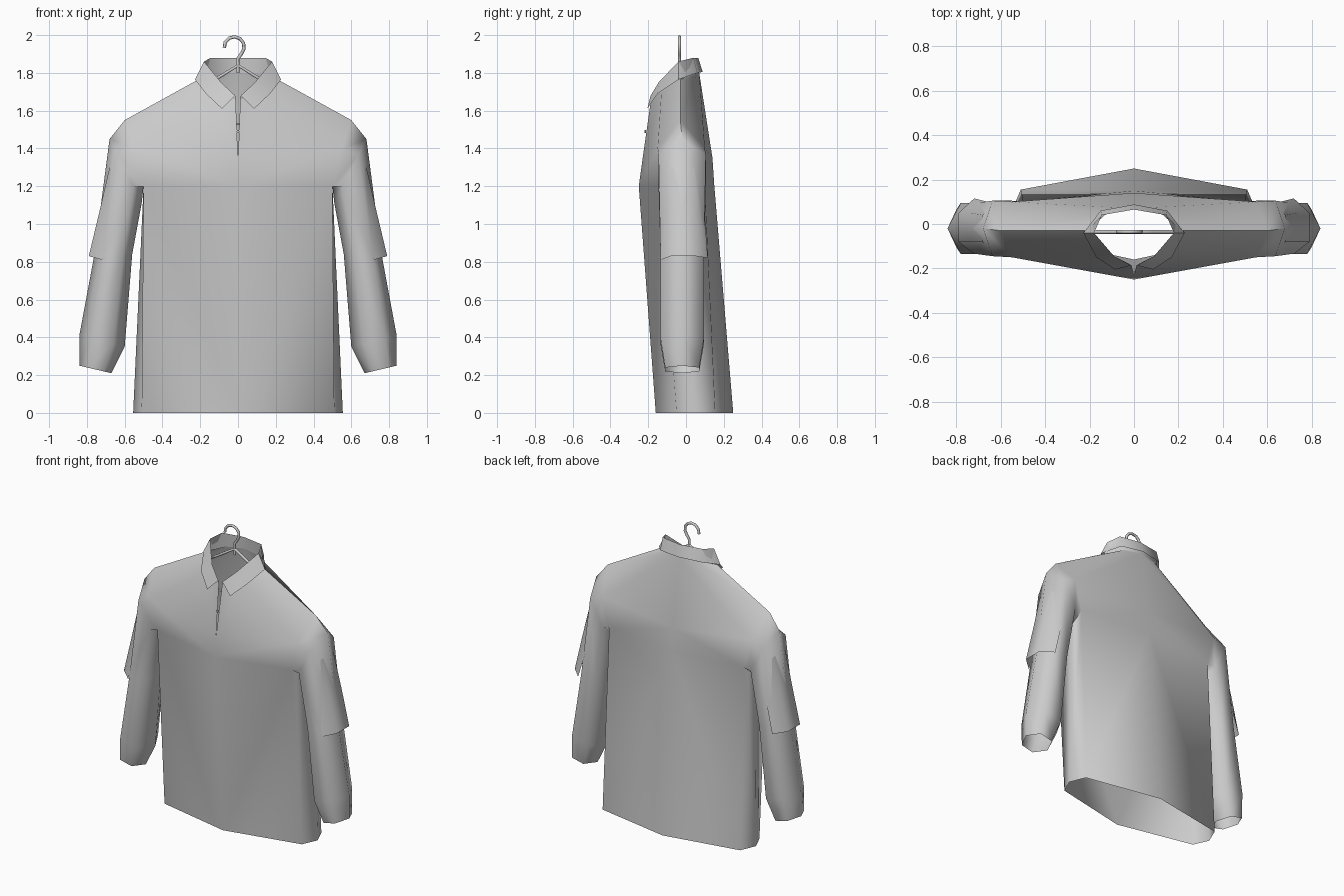
import bpy, bmesh, math
from mathutils import Vector

old = bpy.data.objects.get("Cube")
if old:
    bpy.data.objects.remove(old)


def material(name, value):
    mat = bpy.data.materials.new(name)
    mat.use_nodes = True
    colour = (value, value, value, 1)
    mat.diffuse_color = colour
    mat.node_tree.nodes["Principled BSDF"].inputs["Base Color"].default_value = colour
    return mat


GREY = material("cloth grey", 0.6)


def finish(obj, mat, mirror=True, angle=75):
    obj.data.materials.append(mat)
    bpy.ops.object.select_all(action="DESELECT")
    obj.select_set(True)
    bpy.context.view_layer.objects.active = obj
    if mirror:
        mod = obj.modifiers.new("Mirror", "MIRROR")
        mod.use_clip = True
        mod.merge_threshold = 0.002
        bpy.ops.object.modifier_apply(modifier=mod.name)
    bpy.ops.object.shade_smooth_by_angle(angle=math.radians(angle))


def add_loft(bm, rings, closed=False, skip=()):
    """Join consecutive rings of points with quads, leaving out skipped columns."""
    rows = [[bm.verts.new(p) for p in ring] for ring in rings]
    for low, high in zip(rows, rows[1:]):
        n = len(low)
        for i in range(n if closed else n - 1):
            if i not in skip:
                j = (i + 1) % n
                bm.faces.new((low[i], low[j], high[j], high[i]))


def make(name, bm, **options):
    bmesh.ops.remove_doubles(bm, verts=bm.verts, dist=0.0005)
    bmesh.ops.delete(bm, geom=[v for v in bm.verts if not v.link_faces], context="VERTS")
    bmesh.ops.recalc_face_normals(bm, faces=bm.faces)
    mesh = bpy.data.meshes.new(name)
    bm.to_mesh(mesh)
    bm.free()
    obj = bpy.data.objects.new(name, mesh)
    bpy.context.collection.objects.link(obj)
    finish(obj, GREY, **options)


def sleeve_ring(x, z, rx, ry, tilt, y=-0.02):
    """Six-sided sleeve section; tilt raises the outer side."""
    ring = []
    for across, depth in ((.5, -1), (1, 0), (.5, 1), (-.5, 1), (-1, 0), (-.5, -1)):
        ring.append((x + rx * across, y + ry * depth, z + tilt * across))
    return ring


# Shirt body: half sections from front centre round to back centre
hem = [(0, -.16, 0), (.51, -.05, 0), (.555, .05, 0), (.51, .155, 0), (0, .25, 0)]
armpit = [(0, -.25, 1.2), (.5, -.14, 1.2), (.5, -.02, 1.2), (.5, .1, 1.2), (0, .15, 1.2)]
yoke = [(0, -.232, 1.33), (.55, -.15, 1.4), (.6, -.03, 1.55), (.55, .1, 1.4), (0, .14, 1.35)]
neck = [(.012, -.185, 1.66), (.12, -.13, 1.7), (.21, -.03, 1.765), (.12, .05, 1.79), (0, .07, 1.8)]
body = bmesh.new()
add_loft(body, [hem, armpit])
add_loft(body, [armpit, yoke], skip=(1, 2))
add_loft(body, [yoke, neck])

# Sleeves grow from the armholes
armhole = yoke[1:4] + armpit[3:0:-1]
add_loft(body, [
    armhole,
    sleeve_ring(.595, 1.28, .085, .125, .17),
    sleeve_ring(.66, .84, .1, .115, 0),
    sleeve_ring(.72, .38, .12, .115, .03),
    sleeve_ring(.755, .23, .085, .09, .02),
], closed=True)
make("shirt_body", body)

# Loose outer sleeve edge over each elbow
flap = bmesh.new()
add_loft(flap, [
    [(.6, -.14, 1.22), (.68, -.08, 1.3), (.68, .04, 1.3), (.6, .1, 1.22)],
    [(.66, -.135, 1.04), (.735, -.08, 1.06), (.735, .05, 1.06), (.66, .1, 1.04)],
    [(.72, -.135, .81), (.79, -.08, .83), (.79, .05, .83), (.72, .115, .82)],
])
make("elbow_flap", flap)

# Folded collar: stand, fold line, then the turned-down edge
stand = neck
fold = [(.015, -.187, 1.68), (.09, -.145, 1.75), (.18, -.04, 1.86), (.145, .04, 1.88), (0, .065, 1.88)]
edge = [(.085, -.205, 1.61), (.17, -.15, 1.69), (.228, -.04, 1.765), (.15, .06, 1.8), (0, .088, 1.805)]
collar = bmesh.new()
add_loft(collar, [stand, fold, edge])
make("collar", collar, angle=60)

# Placket button
bpy.ops.mesh.primitive_cylinder_add(vertices=8, radius=.008, depth=.008,
                                    location=(0, -.216, 1.49), rotation=(math.pi / 2, 0, 0))
button = bpy.context.object
button.name = "placket_button"
finish(button, GREY, mirror=False, angle=40)


def wire(name, points, radius, cyclic=False):
    curve = bpy.data.curves.new(name, "CURVE")
    curve.dimensions = "3D"
    curve.bevel_depth = radius
    curve.bevel_resolution = 1
    curve.use_fill_caps = True
    line = curve.splines.new("POLY")
    line.points.add(len(points) - 1)
    for point, (x, z) in zip(line.points, points):
        point.co = (x, -.035, z, 1)
    line.use_cyclic_u = cyclic
    obj = bpy.data.objects.new(name, curve)
    bpy.context.collection.objects.link(obj)
    bpy.ops.object.select_all(action="DESELECT")
    obj.select_set(True)
    bpy.context.view_layer.objects.active = obj
    bpy.ops.object.convert(target="MESH")
    finish(bpy.context.object, GREY, mirror=False)


# Hanger: open hook on a neck, and a triangular frame inside the shoulders
centre = Vector((-.02, 1.938))
hook = [(0, 1.8), (0, 1.875)]
for step in range(8):
    a = math.radians(-45 + step * 33)
    hook.append((centre.x + .053 * math.cos(a), centre.y + .053 * math.sin(a)))
wire("hanger_hook", hook, .009)
wire("hanger_frame", [(-.08, 1.79), (0, 1.84), (.08, 1.79), (.5, 1.53), (-.5, 1.53)], .009, True)
